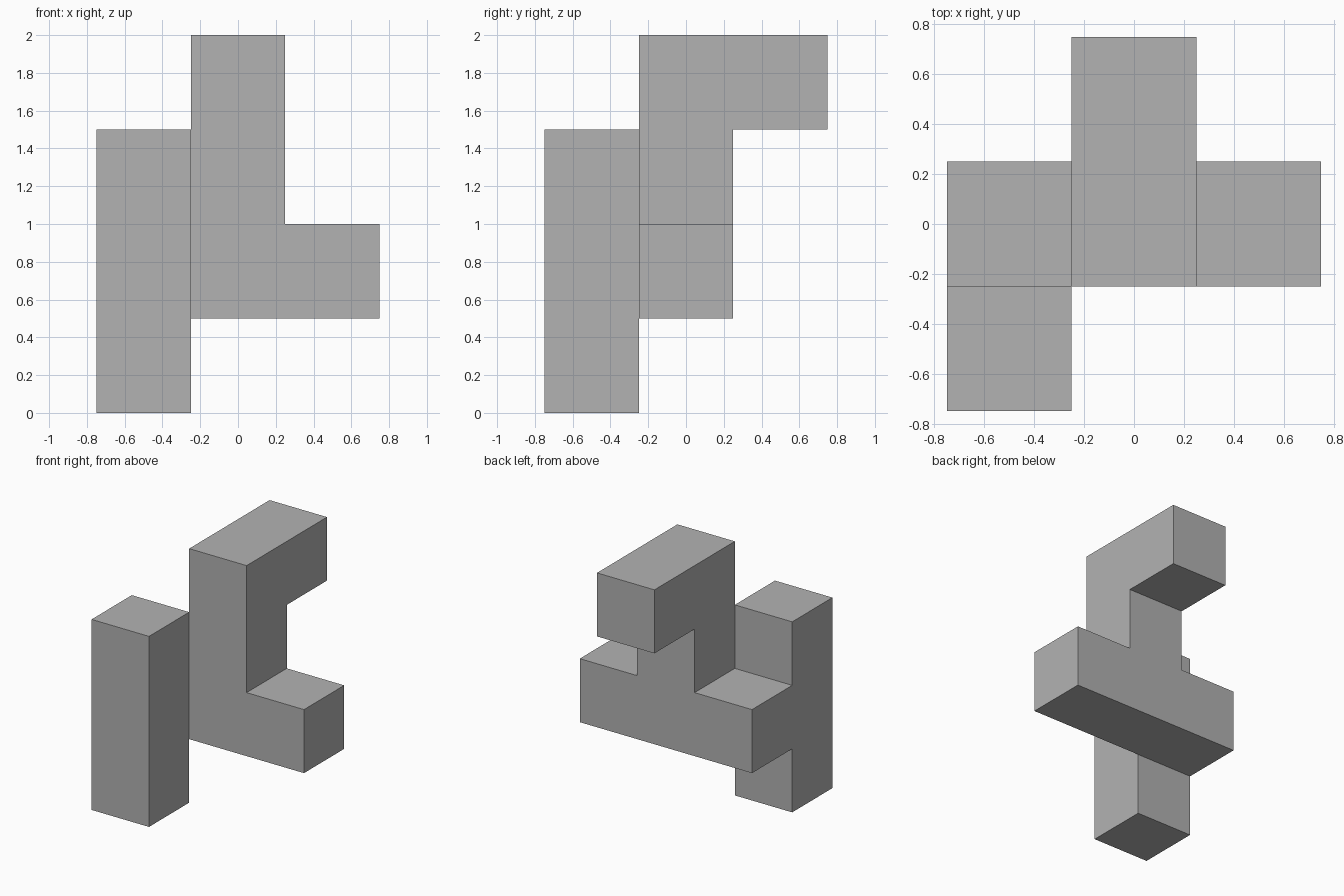
import bpy
import bmesh
from mathutils import Vector
from itertools import product

cube = bpy.data.objects.get("Cube")
if cube:
    bpy.data.objects.remove(cube, do_unlink=True)

SIZE = 0.5  # edge of one block

grey = bpy.data.materials.new("mid_grey")
grey.use_nodes = True
colour = (0.448, 0.448, 0.448, 1)
grey.diffuse_color = colour
grey.node_tree.nodes["Principled BSDF"].inputs["Base Color"].default_value = colour

# Parts as block positions (x, y, z)
crossbar = [(x, 0, 1) for x in (-1, 0, 1)]
column = [(0, 0, z) for z in (2, 3)]
back_arm = [(0, 1, 3)]
front_pillar = [(-1, -1, z) for z in range(3)]


def build_blocks(name, cells):
    """Join blocks into one shell, leaving out the faces they share."""
    cells = set(cells)
    bm = bmesh.new()
    for cell in cells:
        centre = Vector(cell) + Vector((0, 0, 0.5))
        for axis, sign in product(range(3), (-1, 1)):
            normal = Vector((0, 0, 0))
            normal[axis] = sign
            if tuple(int(a + b) for a, b in zip(cell, normal)) in cells:
                continue
            u = Vector((0, 0, 0))
            u[(axis + 1) % 3] = 0.5
            v = normal.cross(u)
            mid = centre + normal / 2
            corners = (mid - u - v, mid + u - v, mid + u + v, mid - u + v)
            bm.faces.new([bm.verts.new(c * SIZE) for c in corners])
    bmesh.ops.remove_doubles(bm, verts=bm.verts, dist=0.001)
    bmesh.ops.dissolve_limit(bm, angle_limit=0.01, verts=bm.verts, edges=bm.edges)
    mesh = bpy.data.meshes.new(name)
    bm.to_mesh(mesh)
    bm.free()
    mesh.materials.append(grey)
    obj = bpy.data.objects.new(name, mesh)
    bpy.context.collection.objects.link(obj)
    return obj


# Column, crossbar and arm form one body; the pillar touches it along an edge
build_blocks("branched_body", crossbar + column + back_arm)
build_blocks("front_pillar", front_pillar)
